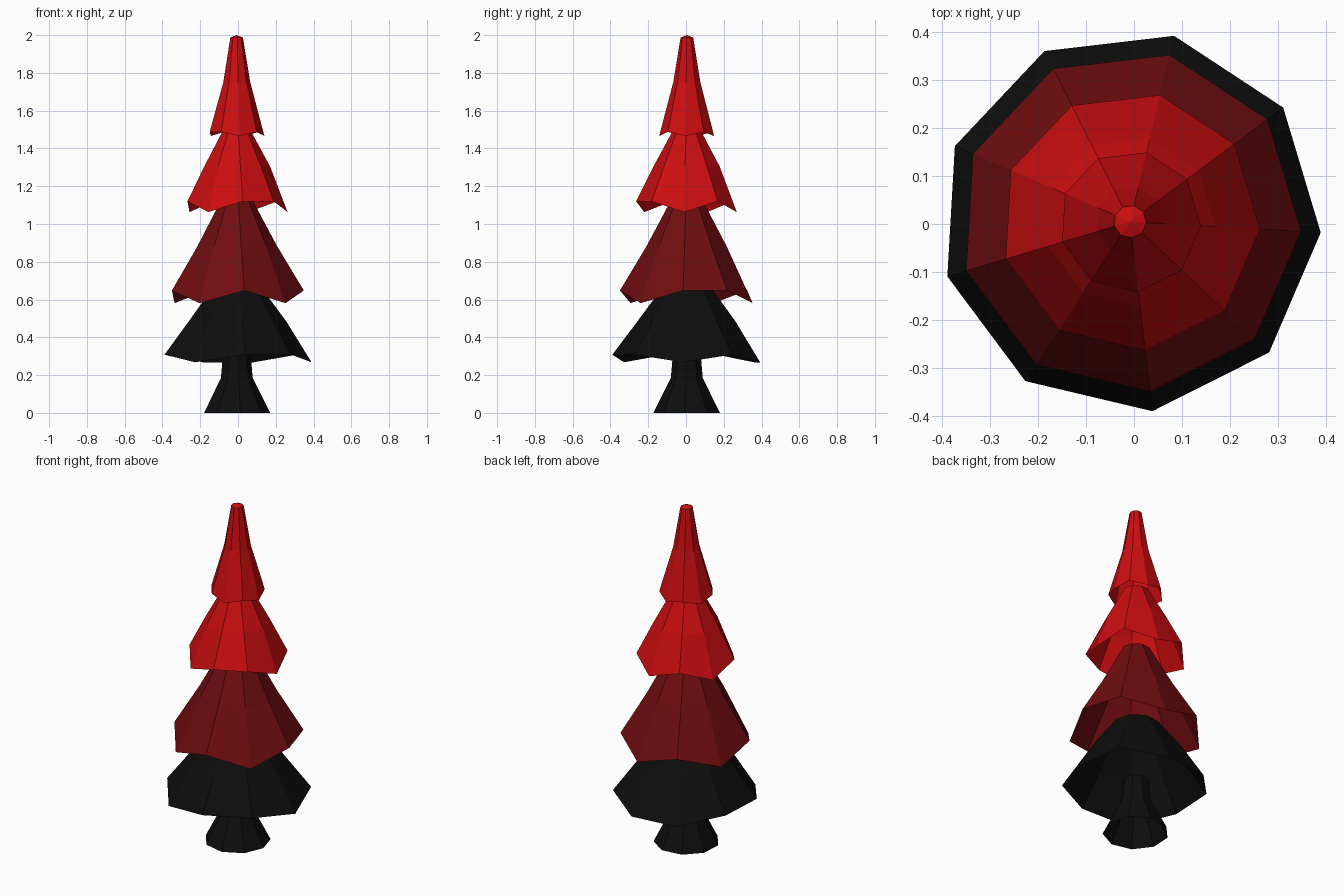
import bpy, bmesh, math

SIDES = 9
CX, CY = -0.008, 0.005          # slight offset of the trunk axis
TURN = math.radians(-3.3)

cube = bpy.data.objects.get("Cube")
if cube:
    bpy.data.objects.remove(cube, do_unlink=True)


def material(name, rgb):
    m = bpy.data.materials.new(name)
    m.use_nodes = True
    m.diffuse_color = (*rgb, 1)
    bsdf = next(n for n in m.node_tree.nodes if n.type == 'BSDF_PRINCIPLED')
    bsdf.inputs["Base Color"].default_value = (*rgb, 1)
    return m


black = material("charcoal black", (0.004, 0.004, 0.004))
dark_red = material("dark red", (0.16, 0.004, 0.005))
red = material("bright red", (0.6, 0.004, 0.005))


def shell(name, profile, mat, low=(), drop=0.0, tip=0.0):
    """Faceted shell, open below, from (radius, z) rings; rim corners in `low` hang down."""
    bm = bmesh.new()
    rings = []
    for i, (r, z) in enumerate(profile):
        ring = []
        for k in range(SIDES):
            a = TURN + k * math.tau / SIDES
            dz = drop if i == 0 and k in low else 0
            ring.append(bm.verts.new((CX + r * math.cos(a), CY + r * math.sin(a), z - dz)))
        rings.append(ring)
    for lower, upper in zip(rings, rings[1:]):
        for k in range(SIDES):
            n = (k + 1) % SIDES
            bm.faces.new((lower[k], lower[n], upper[n], upper[k]))
    # Cap the top with a low fan
    top = rings[-1]
    apex = bm.verts.new((CX, CY, profile[-1][1] + tip))
    for k in range(SIDES):
        bm.faces.new((top[k], top[(k + 1) % SIDES], apex))
    mesh = bpy.data.meshes.new(name)
    bm.to_mesh(mesh)
    bm.free()
    mesh.materials.append(mat)
    obj = bpy.data.objects.new(name, mesh)
    bpy.context.collection.objects.link(obj)


# Flared trunk
shell("trunk", [(0.179, 0), (0.086, 0.185), (0.074, 0.32)], black)

# Four hollow tiers of branches, bottom to top
shell("bottom_branches", [(0.398, 0.308), (0.265, 0.483), (0.13, 0.665)],
      black, low=(0, 2, 3, 6), drop=0.04)
shell("lower_branches", [(0.357, 0.648), (0.217, 0.88), (0.08, 1.135)],
      dark_red, low=(2, 4, 6, 8), drop=0.067)
shell("upper_branches", [(0.271, 1.12), (0.178, 1.305), (0.072, 1.5)],
      red, low=(0, 2, 4, 6), drop=0.057)
shell("top_branches", [(0.148, 1.487), (0.073, 1.75), (0.034, 1.987)],
      red, low=(0, 2, 4, 7), drop=0.021, tip=0.013)
